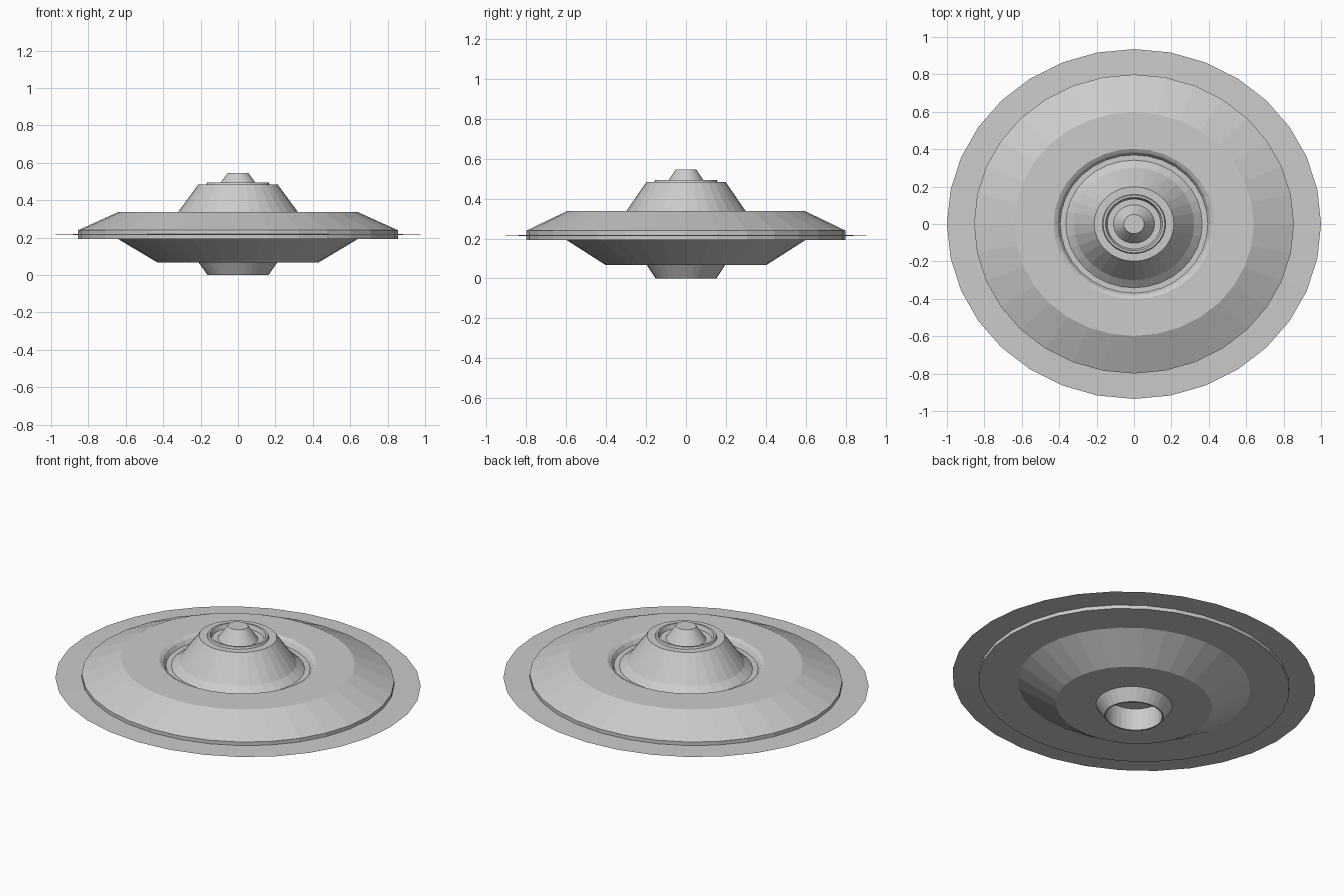
import bpy, bmesh, math

if "Cube" in bpy.data.objects:
    bpy.data.objects.remove(bpy.data.objects["Cube"])

SIDES = 32
Y_SCALE = 0.935  # the saucer is slightly narrower front to back


def lathe(name, profile, closed=False):
    """Spin (radius, z) points around z; points on the axis become one vertex."""
    bm = bmesh.new()
    rings = []
    for r, z in profile:
        if r == 0:
            rings.append([bm.verts.new((0, 0, z))] * SIDES)
        else:
            ring = []
            for i in range(SIDES):
                a = 2 * math.pi * i / SIDES
                ring.append(bm.verts.new((r * math.cos(a), r * math.sin(a) * Y_SCALE, z)))
            rings.append(ring)
    pairs = list(zip(rings, rings[1:]))
    if closed:
        pairs.append((rings[-1], rings[0]))
    for lo, hi in pairs:
        for i in range(SIDES):
            j = (i + 1) % SIDES
            corners = list(dict.fromkeys((lo[i], lo[j], hi[j], hi[i])))
            bm.faces.new(corners)
    bmesh.ops.recalc_face_normals(bm, faces=bm.faces)
    mesh = bpy.data.meshes.new(name)
    bm.to_mesh(mesh)
    bm.free()
    obj = bpy.data.objects.new(name, mesh)
    bpy.context.collection.objects.link(obj)
    return obj


# Main hull: hollow nozzle, belly, rim band, upper slope, grooved deck,
# dome and recessed top nub, all in one continuous profile
lathe("saucer_hull", [
    (0, 0.13), (0.155, 0.13), (0.155, 0.0), (0.163, 0.0), (0.21, 0.067),
    (0.43, 0.067), (0.64, 0.192), (0.855, 0.192), (0.855, 0.24),
    (0.64, 0.337), (0.43, 0.337), (0.41, 0.325), (0.395, 0.302),
    (0.365, 0.302), (0.322, 0.335), (0.213, 0.483), (0.17, 0.483),
    (0.165, 0.494), (0.153, 0.494), (0.143, 0.47), (0.11, 0.47),
    (0.055, 0.547), (0, 0.547),
])

# Thin outer disc around the rim band
lathe("outer_disc", [(0.84, 0.213), (1.0, 0.216), (0.84, 0.219)], closed=True)
